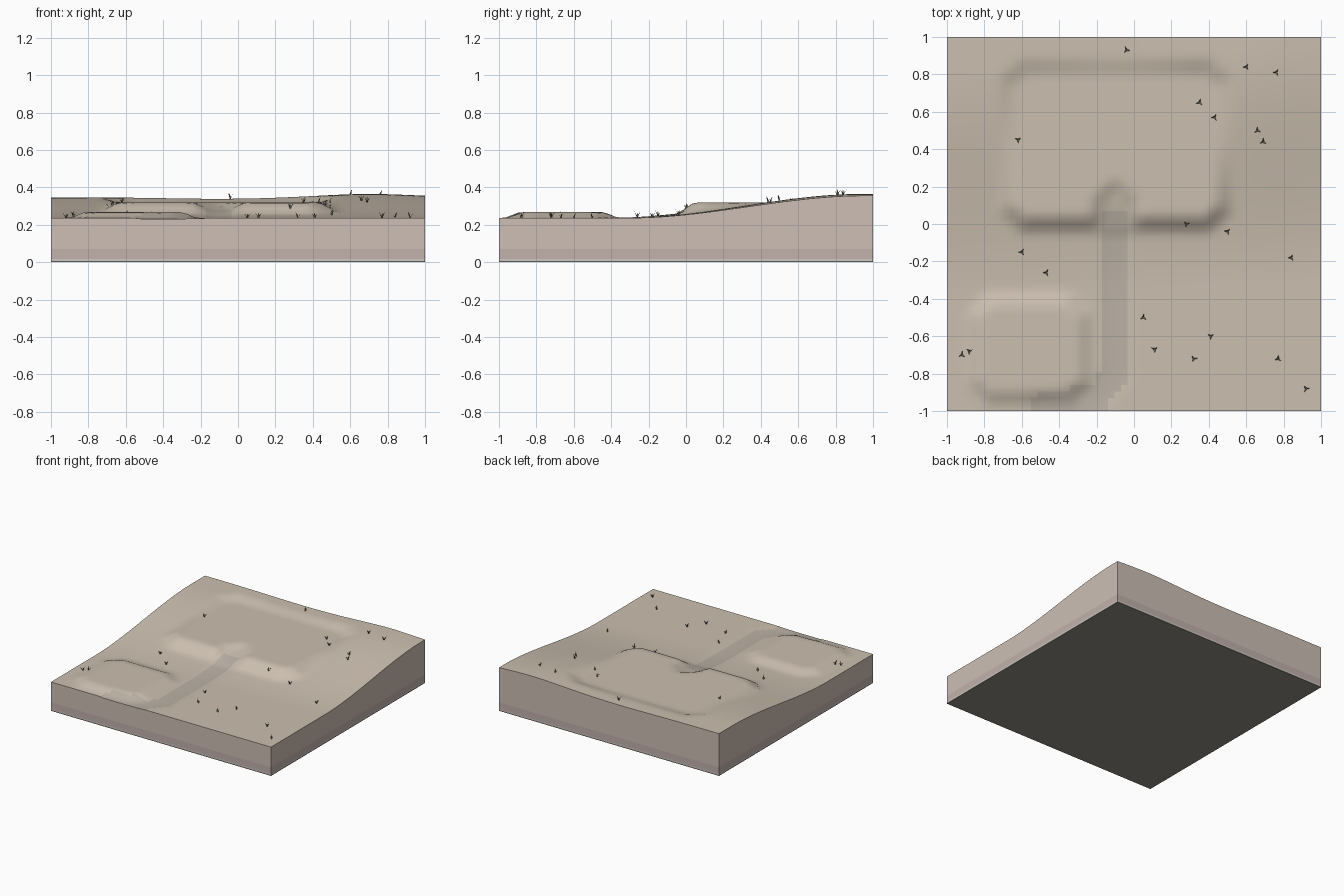
import bpy, bmesh, math, random
from mathutils import Vector

if "Cube" in bpy.data.objects:
    bpy.data.objects.remove(bpy.data.objects["Cube"])

random.seed(4)
N = 58  # ground grid cells per side


def material(name, rgb):
    m = bpy.data.materials.new(name)
    m.diffuse_color = (*rgb, 1)
    m.use_nodes = True
    m.node_tree.nodes["Principled BSDF"].inputs["Base Color"].default_value = m.diffuse_color
    return m


def make_object(name, bm, mats):
    me = bpy.data.meshes.new(name)
    bm.to_mesh(me)
    bm.free()
    for m in mats:
        me.materials.append(m)
    ob = bpy.data.objects.new(name, me)
    bpy.context.collection.objects.link(ob)
    return ob


def smooth(a, b, v):
    t = min(1, max(0, (v - a) / (b - a)))
    return t * t * (3 - 2 * t)


def inside(x, y, x0, x1, y0, y1, soft):
    # 1 on a levelled rectangle with chamfered corners, fading to 0 outside
    dx = abs(x - (x0 + x1) / 2) - (x1 - x0) / 2
    dy = abs(y - (y0 + y1) / 2) - (y1 - y0) / 2
    d = max(dx, dy, (dx + dy) * 0.7 + 0.06)
    return 1 - smooth(-soft, soft, d)


PATH = [Vector(p) for p in ((-.095, .1), (-.095, -.8), (-.2, -.93), (-.48, -.97))]


def path_distance(x, y):
    p, best = Vector((x, y)), 9
    for a, b in zip(PATH, PATH[1:]):
        d = b - a
        t = min(1, max(0, (p - a).dot(d) / d.length_squared))
        best = min(best, (a + d * t - p).length)
    return best


def height(x, y):
    # hillside rising to the back
    amp = .11 + .018 * math.exp(-((x - .7) / .35) ** 2) - .008 * math.exp(-((x + .1) / .4) ** 2)
    h = .237 + amp * smooth(-.3, .95, y + .06 * (1 - x))
    # upper and lower terraces
    k = inside(x, y, -.68, .48, 0, .84, .06)
    h += (.32 - h) * k
    k = inside(x, y, -.86, -.26, -.93, -.4, .05)
    h += (.268 - h) * k
    # sunken path and the ramp cut into the upper terrace
    h -= .005 * (1 - smooth(.05, .09, path_distance(x, y)))
    k = inside(x, y, -.2, 0, -.1, .2, .05)
    h += (min(h, .262 + .03 * smooth(-.05, .15, y)) - h) * k
    return h


ground = material("ground", (.60, .52, .43))
track = material("track", (.50, .445, .38))
soil = material("soil", (.61, .52, .46))
clay = material("clay", (.54, .44, .41))
pale = material("pale_stone", (.62, .57, .53))
dark = material("underside", (.29, .27, .24))
grass = material("grass", (.24, .23, .16))

# Ground surface
bm = bmesh.new()
co = [-1 + 2 * i / N for i in range(N + 1)]
grid = [[bm.verts.new((x, y, height(x, y))) for x in co] for y in co]
for j in range(N):
    for i in range(N):
        f = bm.faces.new((grid[j][i], grid[j][i + 1], grid[j + 1][i + 1], grid[j + 1][i]))
        f.smooth = True
        c = f.calc_center_median()
        f.material_index = int(path_distance(c.x, c.y) < .072 and c.y < .06)
make_object("ground_surface", bm, [ground, track])

# Cut sides with soil layers, and the underside
bm = bmesh.new()
rim = [(x, -1) for x in co[:-1]] + [(1, y) for y in co[:-1]]
rim += [(-x, 1) for x in co[:-1]] + [(-1, -y) for y in co[:-1]]
rings = [[bm.verts.new((x, y, height(x, y) if z is None else z)) for x, y in rim]
         for z in (None, .07, .017, .008, 0)]
for k, (up, low) in enumerate(zip(rings, rings[1:])):
    for i in range(len(rim)):
        n = (i + 1) % len(rim)
        bm.faces.new((up[i], low[i], low[n], up[n])).material_index = k
bm.faces.new(list(reversed(rings[-1]))).material_index = 3
make_object("soil_block", bm, [soil, clay, pale, dark])

# Grass tufts: three curved pointed blades each
TUFTS = [(-.92, -.7), (-.88, -.68), (-.62, .45), (-.6, -.15), (-.47, -.26), (-.04, .93),
         (.35, .65), (.43, .57), (.66, .5), (.69, .44), (.6, .84), (.76, .81), (.28, 0),
         (.5, -.04), (.41, -.6), (.32, -.72), (.05, -.5), (.11, -.67), (.84, -.18),
         (.77, -.72), (.92, -.88)]
bm = bmesh.new()
for x, y in TUFTS:
    base = Vector((x, y, height(x, y) - .003))
    turn = random.uniform(0, 6.28)
    for b in range(3):
        a = turn + b * 2.09
        out = Vector((math.cos(a), math.sin(a), 0))
        side = Vector((-out.y, out.x, 0)) * .005
        up = Vector((0, 0, random.uniform(.026, .036)))
        mid = base + out * .008 + up * .55
        v = [bm.verts.new(p) for p in (base - side, base + side, mid + side * .7,
                                       mid - side * .7, base + out * .02 + up)]
        bm.faces.new(v[:4])
        bm.faces.new((v[3], v[2], v[4]))
make_object("grass_tufts", bm, [grass])
